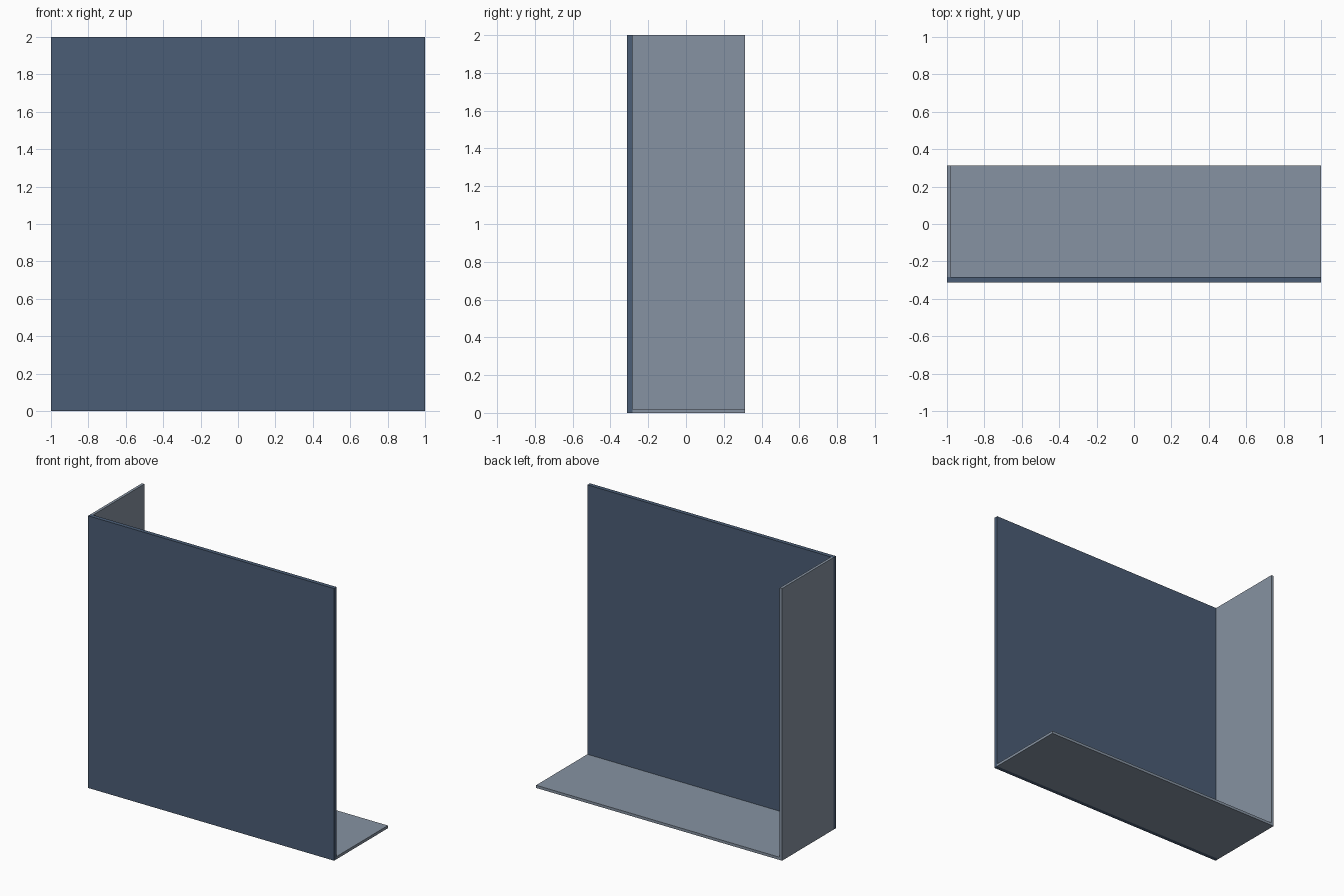
import bpy

if "Cube" in bpy.data.objects:
    bpy.data.objects.remove(bpy.data.objects["Cube"])


def material(name, color):
    mat = bpy.data.materials.new(name)
    mat.diffuse_color = (*color, 1)
    mat.use_nodes = True
    mat.node_tree.nodes["Principled BSDF"].inputs["Base Color"].default_value = mat.diffuse_color
    return mat


def panel(name, lo, hi, mat):
    """Box spanning two opposite corners."""
    centre = [(a + b) / 2 for a, b in zip(lo, hi)]
    bpy.ops.mesh.primitive_cube_add(size=1, location=centre)
    obj = bpy.context.object
    obj.name = name
    obj.scale = [b - a for a, b in zip(lo, hi)]
    bpy.ops.object.transform_apply(location=False, rotation=False, scale=True)
    obj.data.materials.append(mat)


blue = material("dark_blue", (0.07, 0.11, 0.18))
grey = material("blue_grey", (0.24, 0.29, 0.36))

FRONT, INNER, BACK = -0.3125, -0.2825, 0.3125
T = 0.02

# Upright front sheet
panel("front_panel", (-1, FRONT, 0), (1, INNER, 2), blue)
# Side return and floor flange behind it
panel("side_panel", (-1, INNER, 0), (-1 + T, BACK, 2), grey)
panel("base_panel", (-1 + T, INNER, 0), (1, BACK, T), grey)
